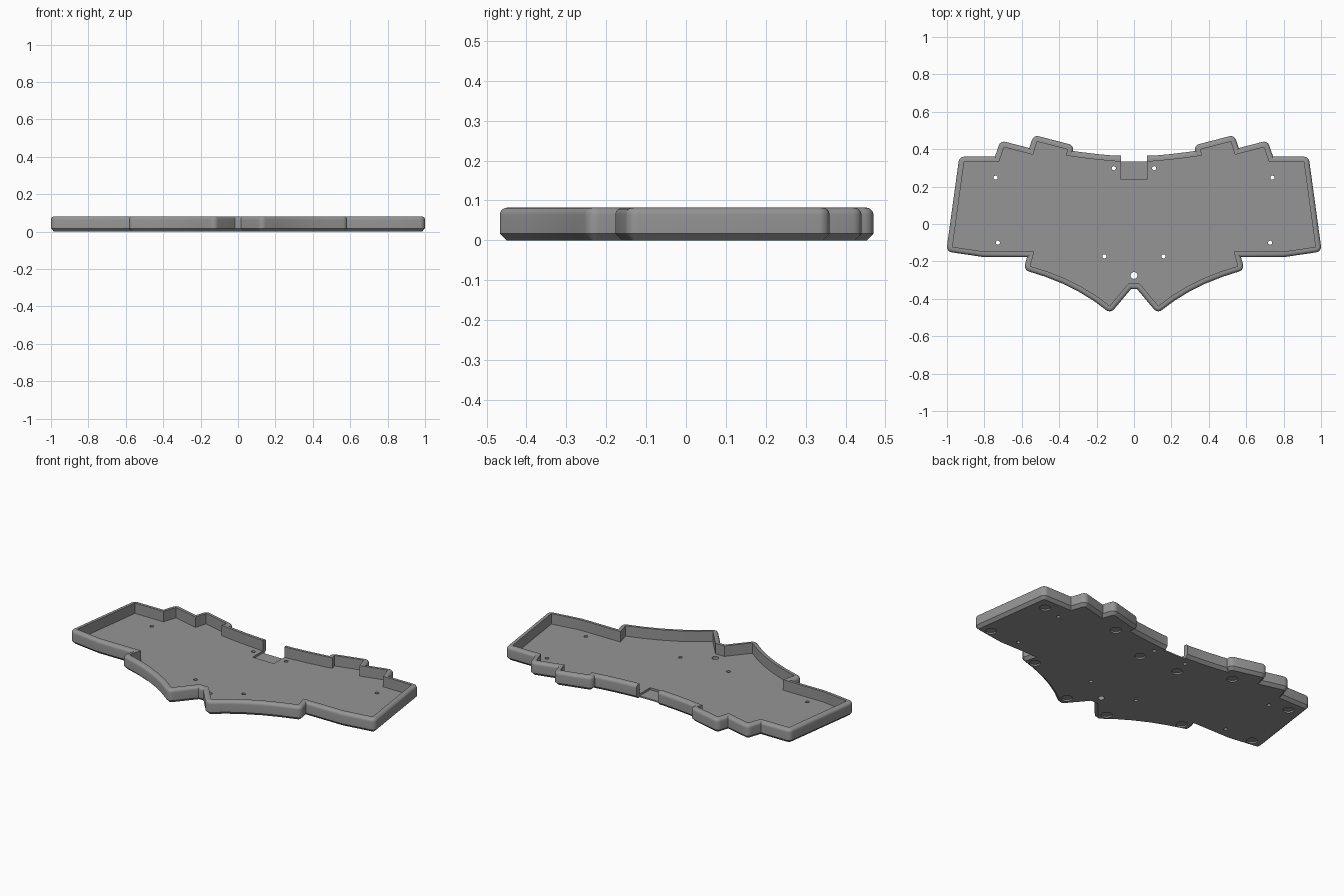
import bpy, bmesh, math
from mathutils import Vector

if "Cube" in bpy.data.objects:
    bpy.data.objects.remove(bpy.data.objects["Cube"])

WALL, HEIGHT, FLOOR, CHAMFER, ROUND = 0.03, 0.082, 0.02, 0.017, 0.018

# Inner wall line, right half, from back centre clockwise to front centre
HALF = [(0.1, 0.335), (0.2, 0.344), (0.29, 0.355), (0.365, 0.366),
        (0.355, 0.398), (0.517, 0.44), (0.54, 0.37), (0.695, 0.41), (0.722, 0.33),
        (0.908, 0.33), (0.97, -0.122), (0.8, -0.147), (0.533, -0.147), (0.554, -0.225),
        (0.46, -0.255), (0.37, -0.291), (0.28, -0.336), (0.2, -0.385), (0.13, -0.437),
        (0.03, -0.318)]
LINE = [Vector(p) for p in HALF] + [Vector((-x, y)) for x, y in reversed(HALF)]


def offset_line(d, steps=6):
    """Offset outward: arcs round convex corners, mitres at concave ones."""
    pts, n = [], len(LINE)
    for i, p in enumerate(LINE):
        a, b = (p - LINE[i - 1]).normalized(), (LINE[(i + 1) % n] - p).normalized()
        na, nb = Vector((-a.y, a.x)), Vector((-b.y, b.x))
        turn = a.x * b.y - a.y * b.x
        if turn < -0.15:
            ang = -math.acos(max(-1, min(1, na.dot(nb))))
            for k in range(steps + 1):
                t = ang * k / steps
                c, s = math.cos(t), math.sin(t)
                pts.append(p + d * Vector((na.x * c - na.y * s, na.x * s + na.y * c)))
        else:
            pts.append(p + (na + nb) * (d / (1 + na.dot(nb))))
    return pts


def new_object(name, bm):
    bmesh.ops.recalc_face_normals(bm, faces=bm.faces)
    me = bpy.data.meshes.new(name)
    bm.to_mesh(me)
    bm.free()
    ob = bpy.data.objects.new(name, me)
    bpy.context.collection.objects.link(ob)
    return ob


def cut(target, bm):
    cutter = new_object("cutter", bm)
    cutter.hide_render = True
    mod = target.modifiers.new("cut", 'BOOLEAN')
    mod.operation, mod.solver, mod.object = 'DIFFERENCE', 'EXACT', cutter
    bpy.context.view_layer.objects.active = target
    bpy.ops.object.modifier_apply(modifier=mod.name)
    bpy.data.objects.remove(cutter)


def add_cylinder(bm, x, y, r, z0, z1, sides=24):
    made = bmesh.ops.create_cone(bm, cap_ends=True, segments=sides, radius1=r,
                                 radius2=r, depth=z1 - z0)
    bmesh.ops.translate(bm, verts=made["verts"], vec=(x, y, (z0 + z1) / 2))


def box(x0, x1, y0, y1, z0, z1):
    bm = bmesh.new()
    bmesh.ops.create_cube(bm, size=1)
    bmesh.ops.scale(bm, verts=bm.verts, vec=(x1 - x0, y1 - y0, z1 - z0))
    bmesh.ops.translate(bm, verts=bm.verts,
                        vec=((x0 + x1) / 2, (y0 + y1) / 2, (z0 + z1) / 2))
    return bm


# Tray: wall section (offset, height) swept round the outline
section = [(WALL - CHAMFER, 0), (WALL, CHAMFER)]
for k in range(6):
    t = math.pi / 2 * k / 5
    section.append((WALL - ROUND * (1 - math.cos(t)), HEIGHT - ROUND * (1 - math.sin(t))))
section += [(0.0004, HEIGHT), (0.0004, FLOOR)]

bm = bmesh.new()
rings = [[bm.verts.new((p.x, p.y, z)) for p in offset_line(d)] for d, z in section]
for lo, hi in zip(rings, rings[1:]):
    for i in range(len(lo)):
        bm.faces.new((lo[i - 1], lo[i], hi[i], hi[i - 1]))
bm.faces.new(rings[0])
bm.faces.new(rings[-1])
tray = new_object("case_tray", bm)

# Cable port: pocket in the floor and gap in the back wall
cut(tray, box(-0.07, 0.07, 0.237, 0.6, 0.008, 0.2))
cut(tray, box(-0.07, 0.07, 0.334, 0.6, -0.1, 0.2))

# Screw holes through the floor and shallow foot recesses underneath
bm = bmesh.new()
add_cylinder(bm, 0, -0.275, 0.018, -0.05, 0.05)
for s in (-1, 1):
    for x, y in [(0.74, 0.248), (0.108, 0.298), (0.728, -0.1), (0.158, -0.173)]:
        add_cylinder(bm, s * x, y, 0.011, -0.05, 0.05)
    for x, y in [(0.855, 0.275), (0.917, -0.105), (0.41, 0.335), (0.13, 0.205),
                 (0.515, -0.215), (0.14, -0.395)]:
        add_cylinder(bm, s * x, y, 0.03, -0.05, 0.009, 32)
cut(tray, bm)

# Plain grey plastic
grey = bpy.data.materials.new("grey_plastic")
grey.diffuse_color = (0.3, 0.3, 0.3, 1)
grey.use_nodes = True
grey.node_tree.nodes["Principled BSDF"].inputs["Base Color"].default_value = grey.diffuse_color
tray.data.materials.clear()
tray.data.materials.append(grey)
for f in tray.data.polygons:
    f.material_index = 0

bpy.ops.object.select_all(action='DESELECT')
tray.select_set(True)
bpy.context.view_layer.objects.active = tray
bpy.ops.object.shade_smooth_by_angle(angle=math.radians(30))
